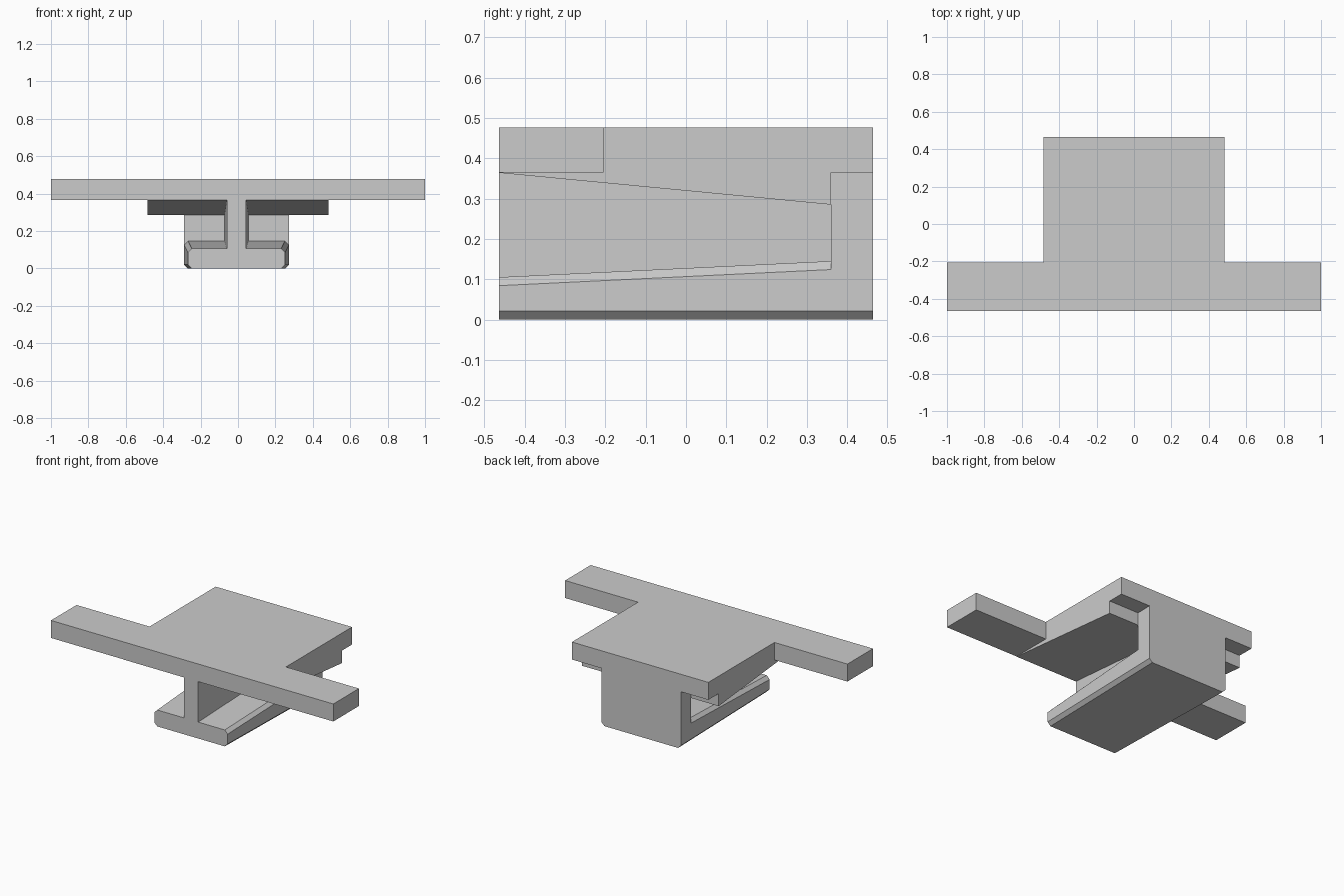
import bpy
import bmesh

if "Cube" in bpy.data.objects:
    bpy.data.objects.remove(bpy.data.objects["Cube"])

grey = bpy.data.materials.new("plain_grey")
grey.use_nodes = True
colour = (0.6, 0.6, 0.6, 1)
grey.diffuse_color = colour
grey.node_tree.nodes["Principled BSDF"].inputs["Base Color"].default_value = colour

FRONT, STEP, BACK = -0.464, 0.36, 0.464   # y stations
PLATE_Z, TOP_Z = 0.365, 0.477
CENTRE = -0.008                           # stem sits slightly off centre
CHAMFER = 0.021


def finish(name, bm):
    bmesh.ops.recalc_face_normals(bm, faces=bm.faces)
    mesh = bpy.data.meshes.new(name)
    bm.to_mesh(mesh)
    bm.free()
    mesh.materials.append(grey)
    obj = bpy.data.objects.new(name, mesh)
    bpy.context.collection.objects.link(obj)


def loft(name, y0, section0, y1, section1):
    """Join two matching x-z sections along y."""
    bm = bmesh.new()
    a = [bm.verts.new((x, y0, z)) for x, z in section0]
    b = [bm.verts.new((x, y1, z)) for x, z in section1]
    bm.faces.new(a)
    bm.faces.new(b)
    for i in range(len(a)):
        j = (i + 1) % len(a)
        bm.faces.new((a[i], a[j], b[j], b[i]))
    finish(name, bm)


def mirrored(half, centre=0):
    """Close a right-hand half section, listed from bottom to top."""
    return ([(centre + x, z) for x, z in half]
            + [(centre - x, z) for x, z in reversed(half)])


def box(half_width, low, high, centre=0):
    return mirrored([(half_width, low), (half_width, high)], centre)


def half_at(y):
    """Half width of the base, which narrows towards the front."""
    return 0.26 + 0.022 * (y - FRONT) / (BACK - FRONT)


def flange(y, top):
    w = half_at(y)
    return mirrored([(w - CHAMFER, 0), (w, CHAMFER), (w, top - CHAMFER),
                     (w - CHAMFER, top)], CENTRE)


def post(y):
    w = half_at(y)
    return mirrored([(w - CHAMFER, 0), (w, CHAMFER), (w, PLATE_Z)], CENTRE)


# T-shaped top plate, extruded from its outline
bm = bmesh.new()
outline = mirrored([(1, FRONT), (1, -0.205), (0.483, -0.205), (0.483, BACK)])
face = bm.faces.new([bm.verts.new((x, y, PLATE_Z)) for x, y in outline])
lifted = bmesh.ops.extrude_face_region(bm, geom=[face])["geom"]
bmesh.ops.translate(bm, vec=(0, 0, TOP_Z - PLATE_Z),
                    verts=[v for v in lifted if isinstance(v, bmesh.types.BMVert)])
finish("top_plate", bm)

# Wedge under the plate, thickening to the back
loft("under_wedge", FRONT, box(0.483, PLATE_Z - 0.001, PLATE_Z),
     STEP, box(0.483, 0.285, PLATE_Z))

# Central web, widening to the back
loft("centre_web", FRONT, box(0.051, 0.105, PLATE_Z, CENTRE),
     STEP, box(0.063, 0.145, PLATE_Z, CENTRE))

# Chamfered lower flange and the solid post behind it
loft("lower_flange", FRONT, flange(FRONT, 0.105), STEP, flange(STEP, 0.145))
loft("back_post", STEP, post(STEP), BACK, post(BACK))
